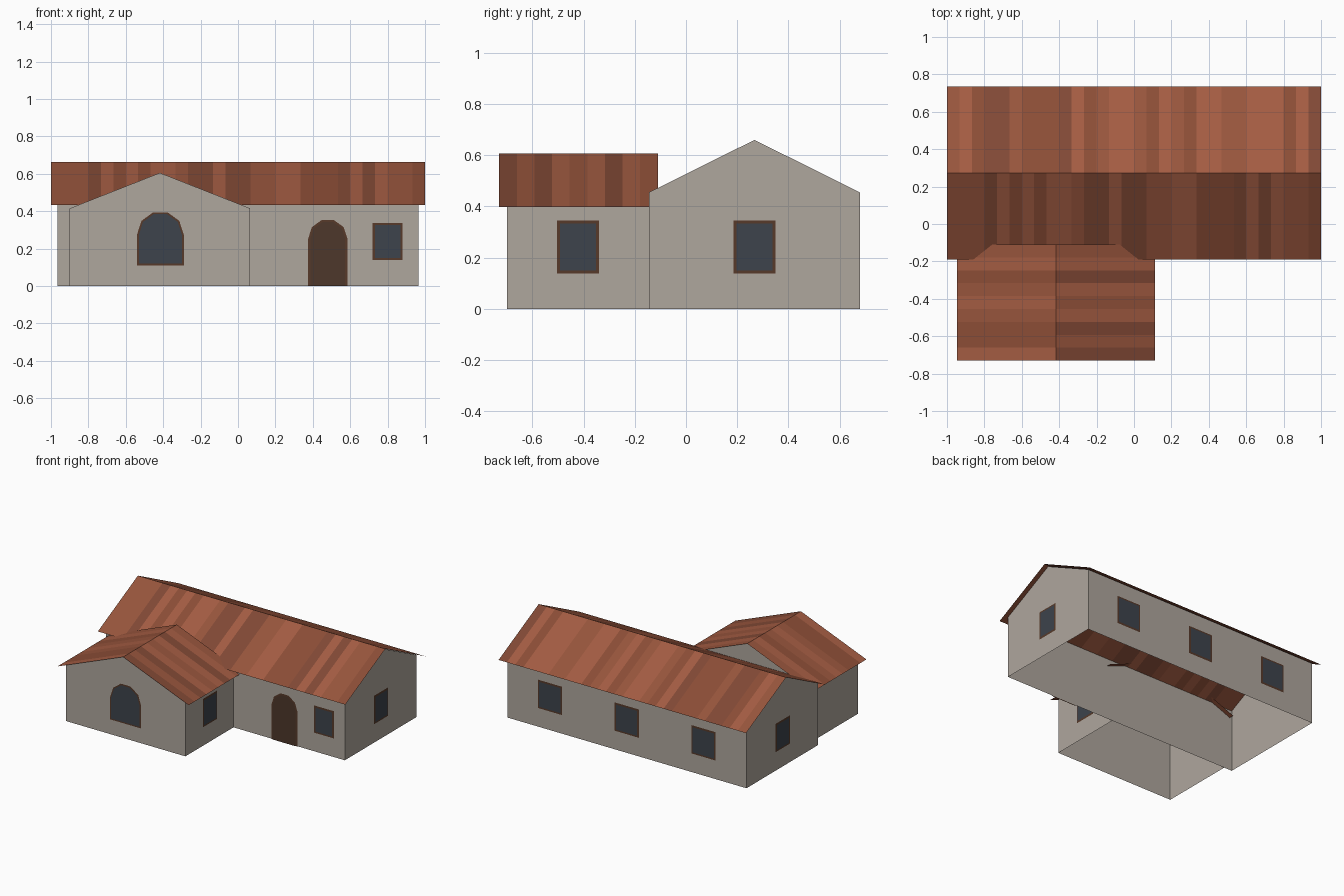
import bpy, math, random
from mathutils import Vector

if "Cube" in bpy.data.objects:
    bpy.data.objects.remove(bpy.data.objects["Cube"])

random.seed(4)


def material(name, rgb):
    m = bpy.data.materials.new(name)
    m.diffuse_color = (*rgb, 1)
    m.use_nodes = True
    m.node_tree.nodes["Principled BSDF"].inputs["Base Color"].default_value = m.diffuse_color
    return m


STUCCO = material("stucco", (0.43, 0.385, 0.34))
FRAME = material("frame_wood", (0.095, 0.042, 0.023))
DOOR = material("door_wood", (0.075, 0.038, 0.024))
GLASS = material("glass", (0.047, 0.056, 0.072))
TILES = [material(f"tile_{i}", c) for i, c in enumerate(
    [(0.26, 0.075, 0.037), (0.31, 0.09, 0.045), (0.37, 0.108, 0.055), (0.22, 0.066, 0.036)])]


def sheet(name, polys, mats, indices=None):
    """Flat-faced open mesh from a list of polygons."""
    verts, faces = [], []
    for p in polys:
        faces.append(range(len(verts), len(verts) + len(p)))
        verts += p
    me = bpy.data.meshes.new(name)
    me.from_pydata([tuple(v) for v in verts], [], [list(f) for f in faces])
    for m in mats:
        me.materials.append(m)
    for i, f in enumerate(me.polygons):
        f.material_index = indices[i] if indices else 0
    ob = bpy.data.objects.new(name, me)
    bpy.context.collection.objects.link(ob)
    return ob


def house_block(name, origin, along, across, length, half, eave, peak):
    """Four walls and two gables, open below; ridge runs in direction along."""
    def pt(a, c, z):
        return origin + along * a + across * c + Vector((0, 0, z))
    polys = []
    for a, s in ((0, 1), (length, -1)):
        polys.append([pt(a, -s * half, 0), pt(a, s * half, 0),
                      pt(a, s * half, eave), pt(a, -s * half, eave)])
        polys.append([pt(a, -s * half, eave), pt(a, s * half, eave), pt(a, 0, peak)])
    for s in (1, -1):
        a0, a1 = (0, length) if s > 0 else (length, 0)
        polys.append([pt(a0, s * half, 0), pt(a1, s * half, 0),
                      pt(a1, s * half, eave), pt(a0, s * half, eave)])
    if along.cross(across).z < 0:
        polys = [p[::-1] for p in polys]
    return sheet(name, polys, [STUCCO])


def tiled_roof(name, origin, along, across, length, half, eave, peak, count):
    """Two thin slopes divided into strips of varied tile colour."""
    polys, idx = [], []
    up = Vector((0, 0, 1))
    for s in (1, -1):
        for i in range(count):
            a, b = (origin + along * (length * k / count) for k in (i, i + 1))
            p = [a + up * peak, b + up * peak,
                 b + across * s * half + up * eave, a + across * s * half + up * eave]
            n = (p[1] - p[0]).cross(p[3] - p[0])
            polys.append(p if n.z > 0 else p[::-1])
            idx.append(random.randrange(len(TILES)))
    return sheet(name, polys, TILES, idx)


def rect(w, z0, z1, inset=0):
    h = w / 2 - inset
    return [(-h, z0 + inset), (h, z0 + inset), (h, z1 - inset), (-h, z1 - inset)]


def arch(w, z0, spring, inset=0, base_inset=0):
    r = w / 2 - inset
    curve = [(r * math.cos(math.pi * k / 5), spring + r * math.sin(math.pi * k / 5))
             for k in range(6)]
    return [(-r, z0 + base_inset), (r, z0 + base_inset)] + curve


def opening(name, pos, normal, outer, inner, fill):
    """Frame panel with a fill panel just in front, set on a wall."""
    n = Vector(normal)
    u = Vector((0, 0, 1)).cross(n)
    for part, outline, off, mat in (("frame", outer, 0.004, FRAME), ("panel", inner, 0.007, fill)):
        sheet(f"{name}_{part}",
              [[Vector(pos) + u * a + n * off + Vector((0, 0, z)) for a, z in outline]], [mat])


X, Y = Vector((1, 0, 0)), Vector((0, 1, 0))

# Main block and its roof
house_block("main_walls", Vector((-0.965, 0.2675, 0)), X, Y, 1.93, 0.4125, 0.455, 0.66)
tiled_roof("main_roof", Vector((-1, 0.2725, 0)), X, Y, 2.0, 0.4625, 0.433, 0.664, 30)

# Front wing and its roof
house_block("wing_walls", Vector((-0.4175, -0.70, 0)), Y, X, 0.557, 0.4825, 0.415, 0.605)
tiled_roof("wing_roof", Vector((-0.4175, -0.73, 0)), Y, X, 0.62, 0.53, 0.398, 0.608, 9)

# Arched window and door on the front
opening("arched_window", (-0.415, -0.70, 0), (0, -1, 0),
        arch(0.25, 0.11, 0.275), arch(0.25, 0.11, 0.275, 0.01, 0.01), GLASS)
opening("front_door", (0.48, -0.145, 0), (0, -1, 0),
        arch(0.21, 0, 0.253), arch(0.21, 0, 0.253, 0.012), DOOR)

# Rectangular windows: name, position, normal, width
windows = [("front_window", (0.80, -0.145, 0), (0, -1, 0), 0.16),
           ("right_window", (0.965, 0.2675, 0), (1, 0, 0), 0.165),
           ("left_window", (-0.965, 0.2675, 0), (-1, 0, 0), 0.165),
           ("wing_window", (0.065, -0.4225, 0), (1, 0, 0), 0.165)]
windows += [(f"back_window_{i}", (x, 0.68, 0), (0, 1, 0), 0.195)
            for i, x in enumerate((-0.62, 0, 0.62))]
for name, pos, normal, w in windows:
    opening(name, pos, normal, rect(w, 0.138, 0.345 if w > 0.16 else 0.337),
            rect(w, 0.138, 0.345 if w > 0.16 else 0.337, 0.012), GLASS)
